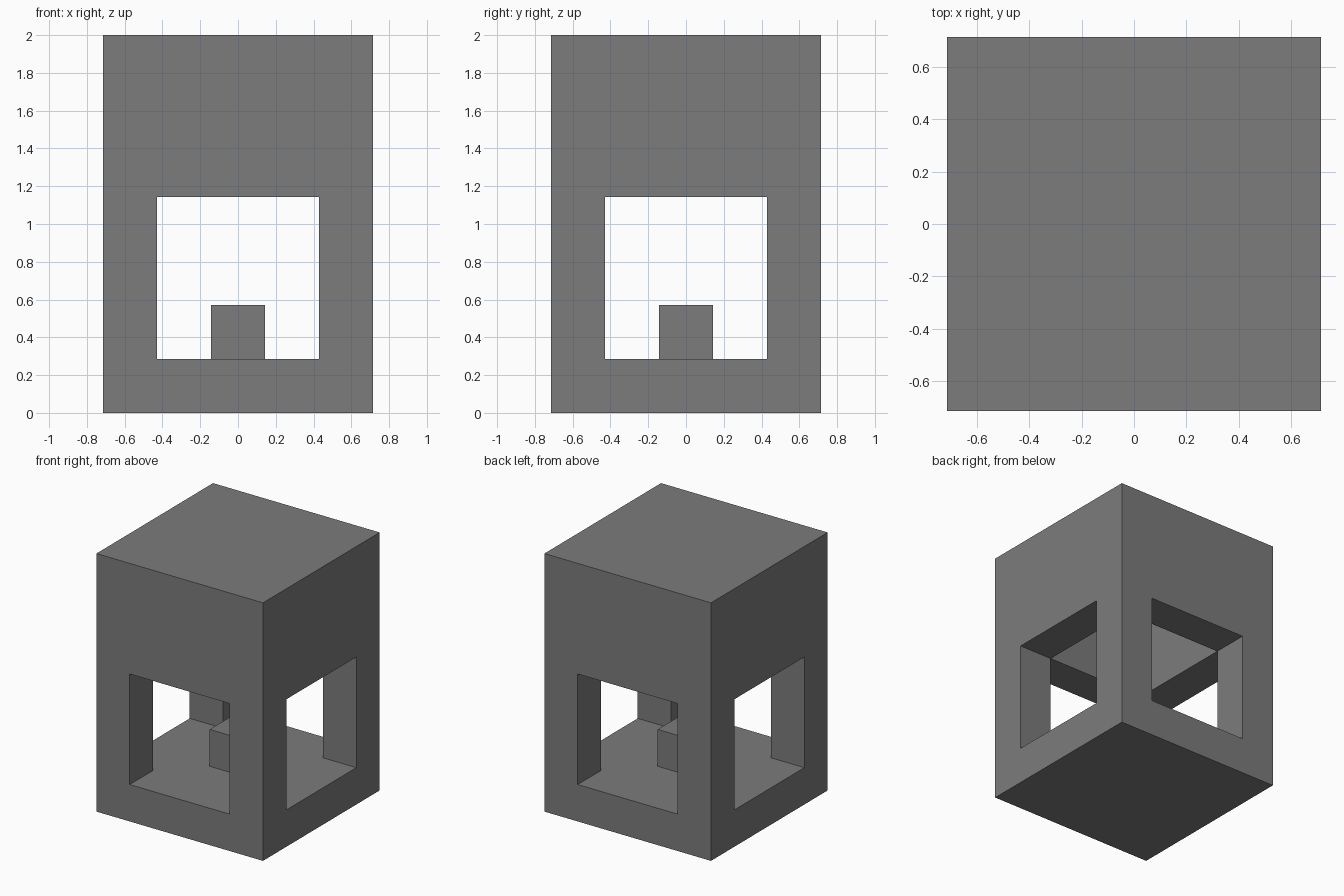
import bpy
import bmesh
from mathutils import Matrix

UNIT = 1 / 7  # the design sits on a whole-number grid, 14 steps tall

default = bpy.data.objects.get("Cube")
if default:
    bpy.data.objects.remove(default, do_unlink=True)

grey = bpy.data.materials.new("stone_grey")
grey.use_nodes = True
colour = (0.2, 0.2, 0.2, 1)
grey.diffuse_color = colour
grey.node_tree.nodes["Principled BSDF"].inputs["Base Color"].default_value = colour


def box(name, width, depth, bottom, top):
    """Box centred on x and y, measured in grid steps."""
    bm = bmesh.new()
    bmesh.ops.create_cube(bm, size=1)
    bmesh.ops.scale(bm, vec=(width, depth, top - bottom), verts=bm.verts)
    bmesh.ops.translate(bm, vec=(0, 0, (top + bottom) / 2), verts=bm.verts)
    mesh = bpy.data.meshes.new(name)
    bm.to_mesh(mesh)
    bm.free()
    mesh.materials.append(grey)
    obj = bpy.data.objects.new(name, mesh)
    bpy.context.collection.objects.link(obj)
    return obj


# Housing: outer block, hollow chamber, and an opening through each pair of sides
housing = box("housing", 10, 10, 0, 14)
cutters = [
    box("chamber_cutter", 6, 6, 2, 12),
    box("front_back_opening_cutter", 6, 12, 2, 8),
    box("side_opening_cutter", 12, 6, 2, 8),
]
for cutter in cutters:
    cutter.hide_render = True
    cut = housing.modifiers.new(cutter.name, "BOOLEAN")
    cut.operation = "DIFFERENCE"
    cut.solver = "EXACT"
    cut.object = cutter

# Bake the cuts and drop the cutters
bpy.context.view_layer.update()
evaluated = housing.evaluated_get(bpy.context.evaluated_depsgraph_get())
mesh = bpy.data.meshes.new_from_object(evaluated)
housing.modifiers.clear()
housing.data = mesh
for cutter in cutters:
    bpy.data.objects.remove(cutter, do_unlink=True)

# Small block standing on the chamber floor
block = box("centre_block", 2, 2, 2, 4)

# Bring grid steps to final size
for obj in (housing, block):
    obj.data.transform(Matrix.Scale(UNIT, 4))
    obj.data.update()
